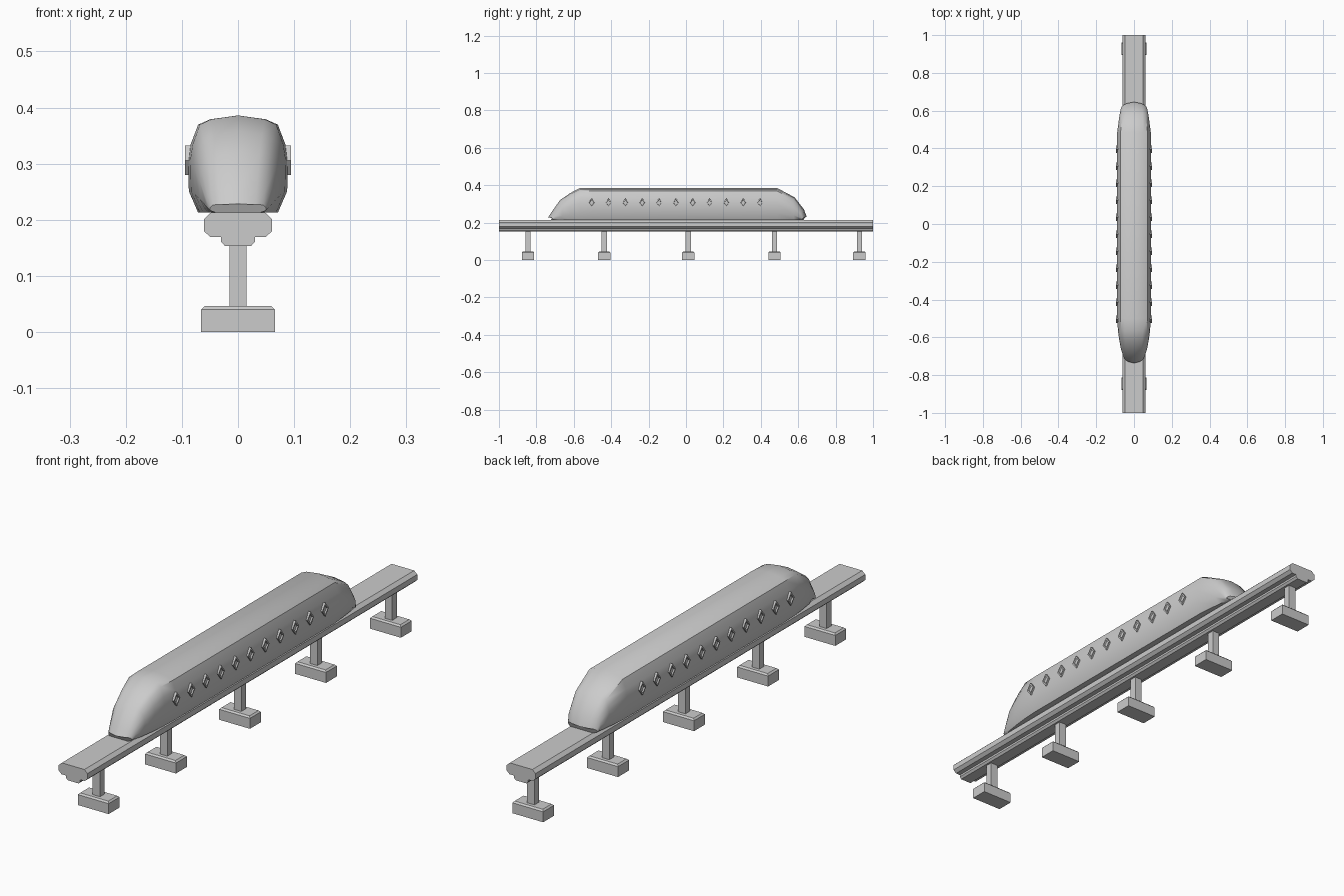
import bpy, bmesh
from math import radians
from mathutils import Vector

if "Cube" in bpy.data.objects:
    bpy.data.objects.remove(bpy.data.objects["Cube"])


def finish(name, bm, smooth=None):
    bmesh.ops.recalc_face_normals(bm, faces=bm.faces)
    mesh = bpy.data.meshes.new(name)
    bm.to_mesh(mesh)
    bm.free()
    ob = bpy.data.objects.new(name, mesh)
    bpy.context.collection.objects.link(ob)
    if smooth:
        bpy.ops.object.select_all(action='DESELECT')
        ob.select_set(True)
        bpy.context.view_layer.objects.active = ob
        bpy.ops.object.shade_smooth_by_angle(angle=radians(smooth))
    return ob


def loft(name, rings, smooth=None):
    """Skin closed rings of points and cap both ends."""
    bm = bmesh.new()
    loops = [[bm.verts.new(p) for p in ring] for ring in rings]
    n = len(loops[0])
    for a, b in zip(loops, loops[1:]):
        for i in range(n):
            j = (i + 1) % n
            bm.faces.new((a[i], a[j], b[j], b[i]))
    bm.faces.new(loops[0])
    bm.faces.new(loops[-1])
    return finish(name, bm, smooth)


def mirrored(half):
    """Complete a right-hand profile with its mirror image."""
    return half + [(-x, z) for x, z in reversed(half) if x > 1e-6]


def box(name, x, y, z0, z1, chamfer=0):
    def ring(c, z):
        a, b = x - c, y[1] - c
        return [(sx * a, y[0] + sy * b, z) for sx, sy in ((-1, -1), (1, -1), (1, 1), (-1, 1))]
    rings = [ring(0, z0), ring(0, z1 - chamfer)]
    if chamfer:
        rings.append(ring(chamfer, z1))
    else:
        rings[1] = ring(0, z1)
    return loft(name, rings)


# Guideway beam
beam = mirrored([(0.048, 0.213), (0.061, 0.201), (0.061, 0.18), (0.049, 0.169),
                 (0.030, 0.169), (0.030, 0.161), (0.023, 0.153)])
loft("guideway_beam", [[(x, y, z) for x, z in beam] for y in (-1, 1)])

# Piers with chamfered footings
for k, y in enumerate((-0.845, -0.437, 0.012, 0.473, 0.927)):
    box(f"pier_column_{k}", 0.0155, (y, 0.014), 0.04, 0.158)
    box(f"pier_footing_{k}", 0.0655, (y, 0.033), 0, 0.046, 0.006)

# Train body: y, roof height, roof half width, side half width, end bow
FLOOR = 0.213
stations = [(-0.715, 0.228, 0.045, 0.050, -0.022),
            (-0.700, 0.254, 0.048, 0.056, -0.020),
            (-0.662, 0.320, 0.054, 0.069, -0.012),
            (-0.615, 0.358, 0.061, 0.078, -0.004),
            (-0.565, 0.386, 0.068, 0.085, 0),
            (-0.500, 0.386, 0.071, 0.089, 0),
            (0.485, 0.386, 0.071, 0.089, 0),
            (0.575, 0.335, 0.064, 0.077, 0.006),
            (0.615, 0.270, 0.056, 0.069, 0.016),
            (0.626, 0.230, 0.052, 0.062, 0.020)]
rings = []
for y, top, roof, side, bow in stations:
    half = [(0, 1), (roof * 0.7, 0.96), (roof, 0.905), (side * 0.95, 0.70),
            (side, 0.54), (side * 0.985, 0.22), (side * 0.80, 0)]
    rings.append([(x, y + bow * (1 - (x / side) ** 2), FLOOR + t * (top - FLOOR))
                  for x, t in mirrored(half)])
loft("train_body", rings, 42)

# Diamond windows: raised frames with recessed panes
for label, s in (("right", 1), ("left", -1)):
    for k in range(11):
        c = Vector((0, -0.504 + 0.09 * k, 0.306))
        steps = ((0.082, 1), (0.0945, 1), (0.0945, 0.68), (0.0895, 0.6))
        loft(f"window_{label}_{k}",
             [[c + Vector((s * x, 0.020 * f * dy, 0.026 * f * dz))
               for dy, dz in ((1, 0), (0, 1), (-1, 0), (0, -1))] for x, f in steps])
